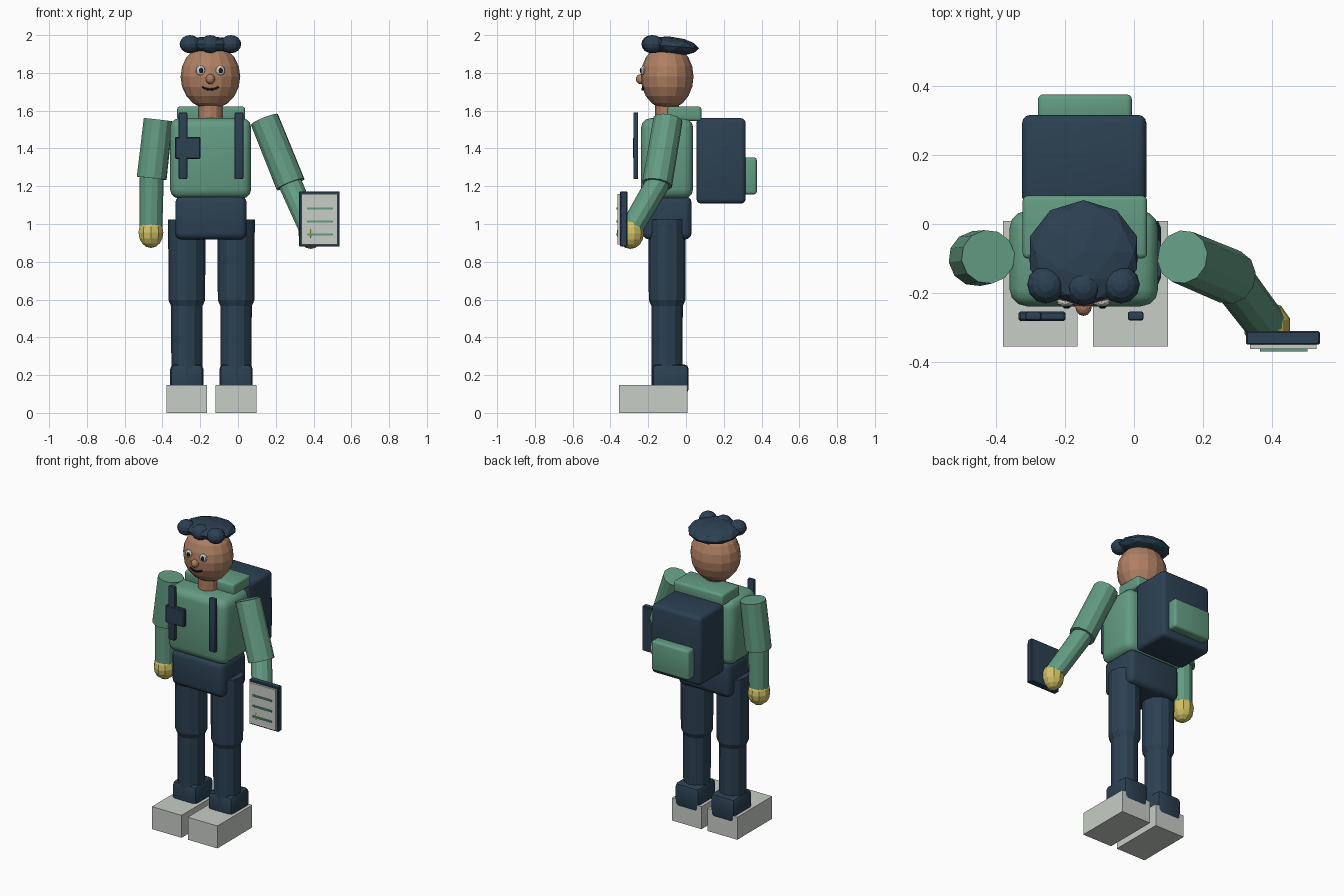
import bpy, bmesh, math
from mathutils import Vector

if "Cube" in bpy.data.objects:
    bpy.data.objects.remove(bpy.data.objects["Cube"], do_unlink=True)


def material(name, r, g, b):
    m = bpy.data.materials.new(name)
    m.use_nodes = True
    m.diffuse_color = (r, g, b, 1)
    m.node_tree.nodes["Principled BSDF"].inputs["Base Color"].default_value = (r, g, b, 1)
    return m


GREEN = material("sage green", 0.125, 0.33, 0.225)
NAVY = material("dark navy", 0.025, 0.052, 0.085)
SKIN = material("tan skin", 0.43, 0.215, 0.125)
WHITE = material("off white", 0.58, 0.61, 0.57)
YELLOW = material("glove yellow", 0.63, 0.53, 0.13)
BLACK = material("near black", 0.01, 0.012, 0.016)

MID = -0.146   # body centre line
DEPTH = -0.1   # body centre depth


def finish(name, bm, mat, smooth=False):
    bmesh.ops.recalc_face_normals(bm, faces=bm.faces)
    me = bpy.data.meshes.new(name)
    bm.to_mesh(me)
    bm.free()
    me.materials.append(mat)
    ob = bpy.data.objects.new(name, me)
    bpy.context.collection.objects.link(ob)
    if smooth:
        bpy.ops.object.select_all(action='DESELECT')
        ob.select_set(True)
        bpy.context.view_layer.objects.active = ob
        bpy.ops.object.shade_smooth_by_angle(angle=math.radians(35))
    return ob


def box(name, mat, x, y, z, bevel=0.0, segments=3):
    """Box given as (min, max) ranges, with optional rounded edges."""
    bm = bmesh.new()
    bmesh.ops.create_cube(bm, size=1)
    for v in bm.verts:
        v.co = [(a + b) / 2 + c * (b - a) for c, (a, b) in zip(v.co, (x, y, z))]
    if bevel:
        bmesh.ops.bevel(bm, geom=bm.edges[:], offset=bevel, segments=segments,
                        profile=0.5, affect='EDGES')
    return finish(name, bm, mat, bool(bevel))


def ball(name, mat, centre, radii, segments=12, rings=8):
    bm = bmesh.new()
    bmesh.ops.create_uvsphere(bm, u_segments=segments, v_segments=rings, radius=1)
    for v in bm.verts:
        v.co = Vector(centre) + Vector(a * b for a, b in zip(v.co, radii))
    return finish(name, bm, mat)


def limb(name, mat, start, end, stations, sides=12):
    """Loft between two points; stations are (fraction, radius)."""
    start, end = Vector(start), Vector(end)
    turn = (end - start).to_track_quat('Z', 'Y')
    bm = bmesh.new()
    loops = []
    for t, r in stations:
        loops.append([bm.verts.new(start.lerp(end, t) + turn @ Vector(
            (r * math.cos(math.tau * i / sides), r * math.sin(math.tau * i / sides), 0)))
            for i in range(sides)])
    for a, b in zip(loops, loops[1:]):
        for i in range(sides):
            j = (i + 1) % sides
            bm.faces.new((a[i], a[j], b[j], b[i]))
    bm.faces.new(loops[0])
    bm.faces.new(loops[-1])
    return finish(name, bm, mat)


# Torso, collar, hips and neck
box("torso", GREEN, (-0.36, 0.07), (-0.238, 0.038), (1.135, 1.56), 0.05)
box("collar", GREEN, (-0.322, 0.038), (-0.1, 0.082), (1.545, 1.622), 0.015)
box("hips", NAVY, (-0.332, 0.046), (-0.23, 0.03), (0.918, 1.147), 0.035)
limb("neck", SKIN, (MID, DEPTH, 1.52), (MID, DEPTH, 1.66), [(0, 0.063), (1, 0.063)])

# Head and face
ball("head", SKIN, (MID, DEPTH, 1.78), (0.158, 0.14, 0.173), 16, 10)
ball("nose", SKIN, (MID, -0.238, 1.767), (0.024, 0.028, 0.027))
for side, s in (("right", -1), ("left", 1)):
    x = MID + s * 0.052
    ball(side + "_eye", WHITE, (x, -0.226, 1.812), (0.026, 0.014, 0.026))
    ball(side + "_pupil", BLACK, (x + 0.003, -0.238, 1.812), (0.012, 0.007, 0.014), 10, 6)
for i in range(7):
    u = i / 3 - 1
    ball("mouth_bead", BLACK, (MID + 0.038 * u, -0.229 + 0.005 * u * u, 1.712 + 0.011 * u * u),
         (0.008, 0.008, 0.006), 8, 5)

# Cap with three puffs on the brim
bm = bmesh.new()
bmesh.ops.create_icosphere(bm, subdivisions=2, radius=1)
for v in bm.verts:
    x, y, z = v.co
    v.co = (MID + 0.163 * x, -0.083 + 0.152 * y, 1.942 + 0.05 * z - 0.012 * y)
finish("cap", bm, NAVY)
for i, s in enumerate((-1, 0, 1)):
    ball("cap_puff_%d" % (i + 1), NAVY, (MID + s * 0.108, -0.181 + 0.006 * abs(s), 1.952),
         (0.055, 0.055, 0.048), 12, 8)

# Legs, ankles and shoes
for side, x in (("right", -0.271), ("left", -0.01)):
    limb(side + "_thigh", NAVY, (x, DEPTH, 1.025), (x, DEPTH, 0.565),
         [(0, 0.099), (0.93, 0.097), (1, 0.083)])
    limb(side + "_shin", NAVY, (x, DEPTH, 0.6), (x, DEPTH, 0.14), [(0, 0.083), (1, 0.082)])
    box(side + "_ankle", NAVY, (x - 0.088, x + 0.088), (-0.18, 0.014), (0.1, 0.257), 0.025, 2)
    box(side + "_shoe", WHITE, (x - 0.108, x + 0.108), (-0.354, 0.008), (0, 0.148))

# Arms: shoulder, elbow, wrist, hand centre
arms = {
    "right": ((-0.422, -0.095, 1.552), (-0.457, -0.1, 1.242), (-0.461, -0.1, 0.97)),
    "left": ((0.14, -0.095, 1.553), (0.278, -0.153, 1.21), (0.385, -0.295, 0.965)),
}
for side, (shoulder, elbow, wrist) in arms.items():
    limb(side + "_upper_arm", GREEN, shoulder, elbow, [(0, 0.078), (1, 0.08)])
    limb(side + "_forearm", GREEN, Vector(elbow).lerp(wrist, -0.1), wrist,
         [(0, 0.06), (0.1, 0.064), (1, 0.06)])
    drop = Vector((0, 0, -0.015))
    ball(side + "_hand", YELLOW, Vector(wrist) + drop, (0.069, 0.072, 0.082), 10, 8)

# Backpack, pocket and chest straps
box("backpack", NAVY, (-0.324, 0.036), (0.055, 0.316), (1.108, 1.56), 0.025)
box("backpack_pocket", GREEN, (-0.278, -0.006), (0.3, 0.375), (1.157, 1.352), 0.015)
for side, x in (("right", -0.291), ("left", 0.005)):
    box(side + "_strap", NAVY, (x - 0.023, x + 0.023), (-0.279, -0.253), (1.237, 1.591), 0.007, 2)
box("chest_pouch", NAVY, (-0.334, -0.198), (-0.28, -0.253), (1.345, 1.46), 0.005, 1)

# Clipboard with a lined sheet
box("clipboard", NAVY, (0.324, 0.538), (-0.349, -0.31), (0.88, 1.173), 0.004, 1)
box("paper", WHITE, (0.336, 0.528), (-0.362, -0.345), (0.892, 1.16))
for i in range(3):
    z = 0.945 + i * 0.069
    box("written_line_%d" % (i + 1), GREEN, (0.364, 0.502), (-0.369, -0.361), (z - 0.005, z + 0.005))
